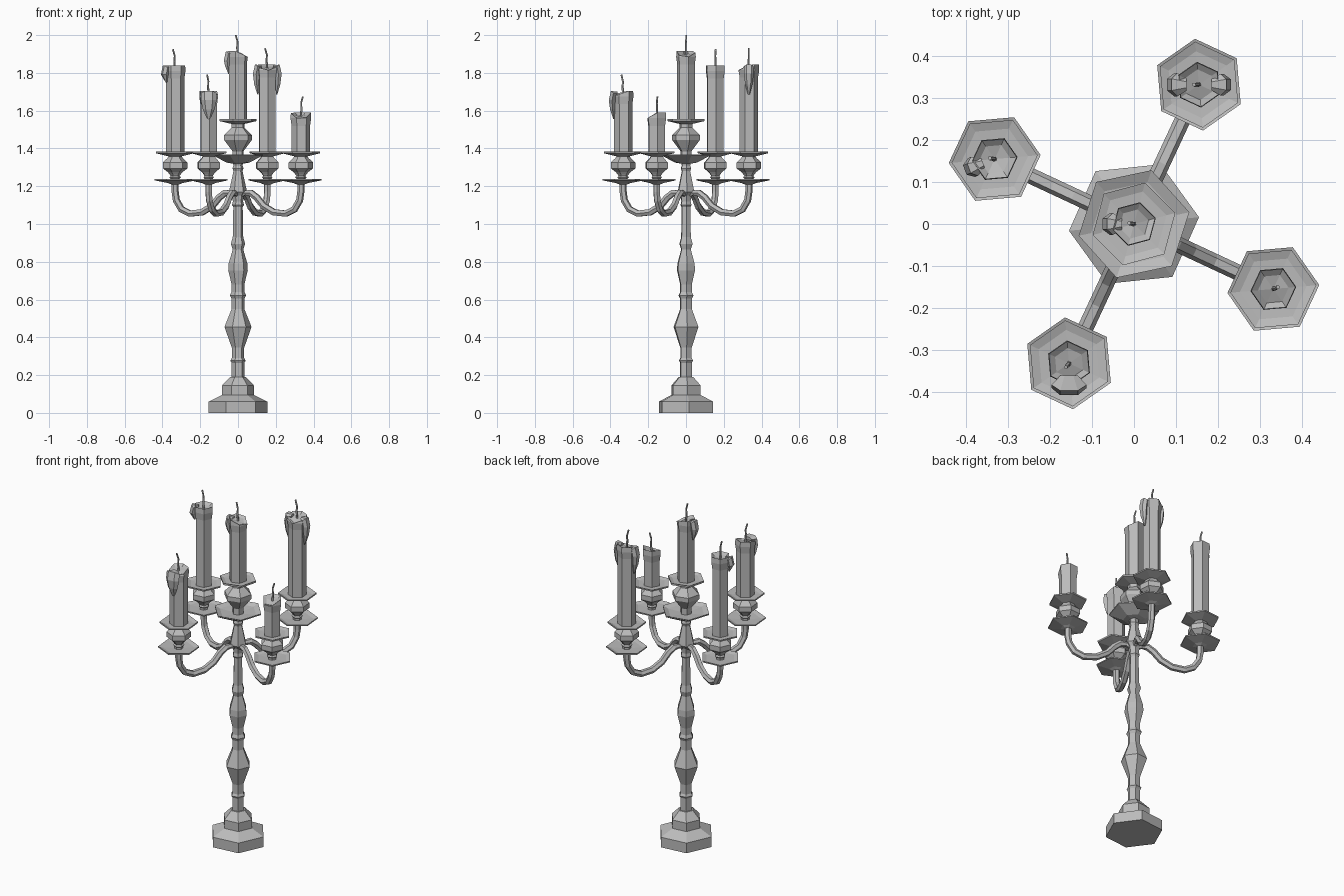
import bpy, bmesh
from math import sin, cos, pi, radians
from mathutils import Vector

if "Cube" in bpy.data.objects:
    bpy.data.objects.remove(bpy.data.objects["Cube"])

grey = bpy.data.materials.new("plain grey")
grey.use_nodes = True
grey.diffuse_color = (0.5, 0.5, 0.5, 1)
grey.node_tree.nodes["Principled BSDF"].inputs["Base Color"].default_value = (0.5, 0.5, 0.5, 1)


def loft(name, rings):
    """Skin a list of equal-sized rings and cap both ends."""
    bm = bmesh.new()
    loops = [[bm.verts.new(p) for p in ring] for ring in rings]
    n = len(loops[0])
    for a, b in zip(loops, loops[1:]):
        for i in range(n):
            j = (i + 1) % n
            bm.faces.new((a[i], a[j], b[j], b[i]))
    bm.faces.new(loops[0][::-1])
    bm.faces.new(loops[-1])
    bmesh.ops.recalc_face_normals(bm, faces=bm.faces)
    mesh = bpy.data.meshes.new(name)
    bm.to_mesh(mesh)
    bm.free()
    mesh.materials.append(grey)
    ob = bpy.data.objects.new(name, mesh)
    bpy.context.collection.objects.link(ob)
    return ob


def turned(name, profile, phase, centre=(0, 0), z0=0.0):
    """Six-sided turned part from (radius, height) pairs."""
    spin = [radians(phase + 60 * i) for i in range(6)]
    return loft(name, [[(centre[0] + r * cos(a), centre[1] + r * sin(a), z0 + z)
                        for a in spin] for r, z in profile])


def tube(name, path, radii, heading, centre=(0, 0), sides=6, widen=1.0):
    """Tube along (outward, height) points in the vertical plane of a heading."""
    h = radians(heading)
    out, side = Vector((cos(h), sin(h), 0)), Vector((-sin(h), cos(h), 0))
    pts = [Vector((centre[0], centre[1], z)) + out * d for d, z in path]
    rings = []
    for i, p in enumerate(pts):
        t = (pts[min(i + 1, len(pts) - 1)] - pts[max(i - 1, 0)]).normalized()
        up = side.cross(t)
        rings.append([p + radii[i] * (side * widen * cos(2 * pi * k / sides)
                                      + up * sin(2 * pi * k / sides))
                      for k in range(sides)])
    return loft(name, rings)


def candle(name, centre, phase, bottom, top, r, lean, drips, dip=None):
    """Wax body with a hollow, optionally notched rim, wick and drips."""
    body = turned(name, [(r, bottom), (r, top - 0.07), (r * 1.12, top - 0.03),
                         (r * 1.08, top), (r * 0.75, top - 0.012),
                         (0.006, top - 0.02)], phase, centre)
    if dip is not None:
        d = Vector((cos(radians(dip)), sin(radians(dip))))
        for v in body.data.vertices:
            if v.co.z > top - 0.018:
                v.co.z -= 0.6 * max(0, (v.co.xy - Vector(centre)).dot(d))
    tube(name + "_wick", [(0, top - 0.03), (0.004, top + 0.02), (0.002, top + 0.05),
                          (0.012, top + 0.085)], [0.006, 0.006, 0.005, 0.005],
         lean, centre, 5)
    for i, (heading, length, width) in enumerate(drips):
        tube(f"{name}_drip_{i + 1}",
             [(r * 0.6, top - 0.012), (r * 1.05, top - 0.012), (r * 1.2, top - 0.05),
              (r * 1.15, top - length * 0.65), (r * 1.0, top - length)],
             [0.01, 0.02, 0.02, 0.015, 0.004], heading, centre, 6, width)


# Foot and turned column
turned("base", [(0.156, 0), (0.156, 0.06), (0.085, 0.095), (0.085, 0.145),
                (0.042, 0.19)], 6)
turned("column", [(0.034, 0.18), (0.034, 0.265), (0.041, 0.277), (0.033, 0.29),
                  (0.033, 0.345), (0.072, 0.455), (0.034, 0.55), (0.034, 0.605),
                  (0.043, 0.622), (0.034, 0.64), (0.034, 0.68), (0.052, 0.755),
                  (0.05, 0.79), (0.028, 0.865), (0.038, 0.895), (0.028, 0.93),
                  (0.025, 1.09), (0.032, 1.1), (0.027, 1.12), (0.032, 1.15),
                  (0.048, 1.17), (0.045, 1.185), (0.024, 1.28), (0.03, 1.295),
                  (0.024, 1.31), (0.03, 1.33)], 6)

# Central cup: wide tray, bulb and candle plate
turned("centre_tray", [(0.03, 1.32), (0.06, 1.325), (0.135, 1.362), (0.135, 1.369),
                       (0.105, 1.357), (0.03, 1.35)], 12)
turned("centre_bulb", [(0.03, 1.345), (0.03, 1.385), (0.076, 1.445), (0.076, 1.47),
                       (0.036, 1.51), (0.036, 1.54)], 15)
turned("centre_plate", [(0.036, 1.53), (0.102, 1.545), (0.102, 1.555),
                        (0.08, 1.548), (0.03, 1.545)], 15)
candle("centre_candle", (0, 0), 15, 1.54, 1.915, 0.048, 170, [(180, 0.12, 1.3)], 0)

# Four branches: heading, candle top, wick lean, drips (heading, length, width), notch
branches = {
    "back": (65, 1.845, 180, [(180, 0.16, 1.4), (0, 0.16, 1.3)], -90),
    "left_back": (155, 1.84, 170, [(200, 0.09, 1.2)], None),
    "front": (245, 1.705, 230, [(-90, 0.15, 2.1)], -80),
    "right_front": (335, 1.59, 20, [], -90),
}
for side, (heading, top, lean, drips, dip) in branches.items():
    a = radians(heading)
    c = (0.367 * cos(a), 0.367 * sin(a))
    phase = heading + 30
    tube(side + "_arm", [(0.0, 1.145), (0.04, 1.165), (0.075, 1.165), (0.11, 1.14),
                         (0.15, 1.095), (0.21, 1.062), (0.28, 1.055), (0.33, 1.078),
                         (0.36, 1.125), (0.367, 1.17), (0.367, 1.22)],
         [0.014] * 2 + [0.019] * 9, heading)
    turned(side + "_drip_tray", [(0.022, 1.21), (0.04, 1.217), (0.11, 1.231),
                                 (0.11, 1.238), (0.085, 1.231), (0.02, 1.228)], phase, c)
    turned(side + "_cup", [(0.024, 1.225), (0.024, 1.24), (0.031, 1.247), (0.024, 1.255),
                           (0.031, 1.265), (0.04, 1.275), (0.066, 1.295), (0.066, 1.325),
                           (0.04, 1.35), (0.034, 1.365)], phase, c)
    turned(side + "_plate", [(0.034, 1.358), (0.103, 1.375), (0.103, 1.383),
                             (0.08, 1.376), (0.03, 1.373)], phase, c)
    candle(side + "_candle", c, phase, 1.37, top, 0.049, lean, drips, dip)
